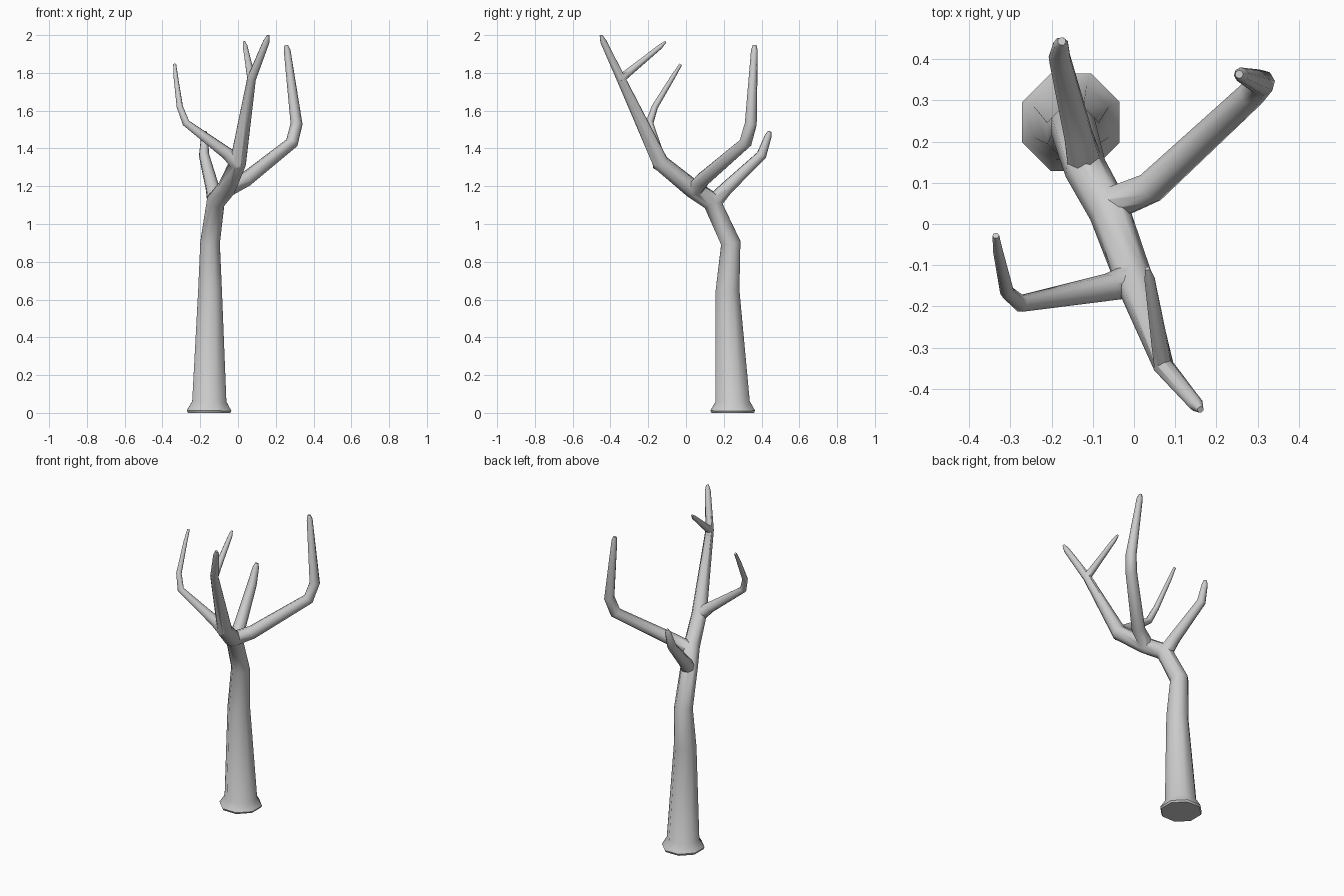
import bpy, bmesh, math
from mathutils import Vector

if "Cube" in bpy.data.objects:
    bpy.data.objects.remove(bpy.data.objects["Cube"])

SIDES = 8


def tube(name, points):
    """Sweep an octagon along (x, y, z, radius) points, capping both ends."""
    pts = [Vector(p[:3]) for p in points]
    dirs = [(b - a).normalized() for a, b in zip(pts, pts[1:])]
    bm = bmesh.new()
    rings = []
    prev = dirs[0]
    u = prev.orthogonal().normalized() if abs(prev.z) < 0.99 else Vector((1, 0, 0))
    for i, p in enumerate(pts):
        t = (dirs[max(i - 1, 0)] + dirs[min(i, len(dirs) - 1)]).normalized()
        u = prev.rotation_difference(t) @ u
        u = (u - t * u.dot(t)).normalized()
        v = t.cross(u)
        prev = t
        ring = []
        for k in range(SIDES):
            a = math.tau * (k + 0.5) / SIDES
            ring.append(bm.verts.new(p + (u * math.cos(a) + v * math.sin(a)) * points[i][3]))
        rings.append(ring)
    for r0, r1 in zip(rings, rings[1:]):
        for k in range(SIDES):
            j = (k + 1) % SIDES
            bm.faces.new((r0[k], r0[j], r1[j], r1[k]))
    bm.faces.new(rings[0][::-1])
    bm.faces.new(rings[-1])
    bmesh.ops.recalc_face_normals(bm, faces=bm.faces)
    mesh = bpy.data.meshes.new(name)
    bm.to_mesh(mesh)
    bm.free()
    ob = bpy.data.objects.new(name, mesh)
    bpy.context.collection.objects.link(ob)
    return ob


# Trunk with flared foot, running on into the leaning main limb
trunk = tube("tree_trunk", [
    (-0.153, 0.247, 0.0, 0.122), (-0.153, 0.247, 0.012, 0.128),
    (-0.152, 0.247, 0.06, 0.098), (-0.148, 0.22, 0.65, 0.068),
    (-0.148, 0.237, 0.9, 0.056), (-0.118, 0.135, 1.12, 0.052),
    (-0.06, 0.03, 1.19, 0.05), (0.0, -0.135, 1.325, 0.046),
    (0.072, -0.345, 1.77, 0.025), (0.15, -0.437, 1.965, 0.018),
    (0.161, -0.45, 1.998, 0.008)])

# Side branches, each starting inside its parent limb
branches = [
    tube("back_branch", [
        (-0.118, 0.14, 1.11, 0.046), (-0.135, 0.215, 1.19, 0.037),
        (-0.18, 0.40, 1.365, 0.028), (-0.177, 0.435, 1.465, 0.019),
        (-0.175, 0.443, 1.49, 0.010)]),
    tube("right_branch", [
        (-0.075, 0.04, 1.175, 0.044), (0.04, 0.088, 1.235, 0.04),
        (0.285, 0.315, 1.43, 0.034), (0.31, 0.343, 1.53, 0.032),
        (0.26, 0.362, 1.92, 0.018), (0.255, 0.363, 1.947, 0.010)]),
    tube("left_branch", [
        (0.005, -0.135, 1.315, 0.044), (-0.06, -0.153, 1.375, 0.034),
        (-0.275, -0.193, 1.535, 0.021), (-0.308, -0.165, 1.62, 0.017),
        (-0.33, -0.065, 1.785, 0.012), (-0.335, -0.028, 1.845, 0.008)]),
    tube("upper_twig", [
        (0.073, -0.35, 1.765, 0.024), (0.063, -0.295, 1.81, 0.021),
        (0.038, -0.135, 1.94, 0.013), (0.032, -0.108, 1.965, 0.006)]),
]

# Merge the branches into one continuous skin
for b in branches:
    mod = trunk.modifiers.new(b.name, 'BOOLEAN')
    mod.operation = 'UNION'
    mod.solver = 'EXACT'
    mod.object = b
bpy.context.view_layer.update()
deps = bpy.context.evaluated_depsgraph_get()
merged = bpy.data.meshes.new_from_object(trunk.evaluated_get(deps))
trunk.modifiers.clear()
trunk.data = merged
for b in branches:
    bpy.data.objects.remove(b)

# Smooth bark, sharp foot and tips
bpy.context.view_layer.objects.active = trunk
trunk.select_set(True)
bpy.ops.object.shade_smooth_by_angle(angle=math.radians(50))
